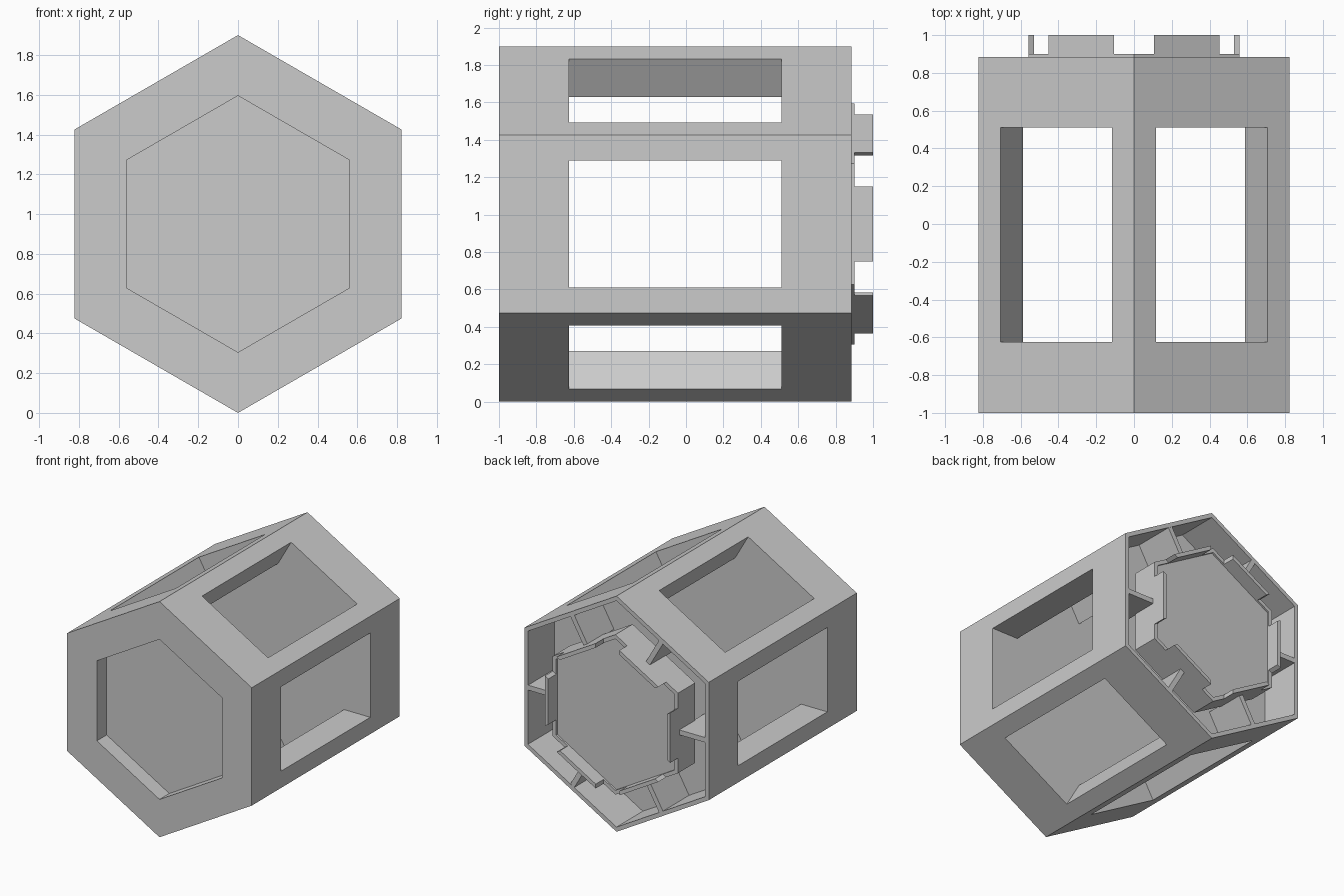
import bpy, bmesh, math
from mathutils import Matrix, Vector

if "Cube" in bpy.data.objects:
    bpy.data.objects.remove(bpy.data.objects["Cube"], do_unlink=True)

FLAT = math.cos(math.pi / 6)   # flat distance of a hexagon per unit of corner radius
CENTRE = 0.95          # height of the long axis
OUTER = 0.95           # corner radius of the housing
PLUG = 0.645           # corner radius of the socket and plug
SHELL = 0.912          # inner corner radius of the thin rear shell
FLOOR = 0.55           # bottom of the rear cavity
REAR = 0.885           # rear rim of the housing

grey = bpy.data.materials.new("plain grey")
grey.use_nodes = True
grey.diffuse_color = (0.6, 0.6, 0.6, 1)
grey.node_tree.nodes["Principled BSDF"].inputs["Base Color"].default_value = (0.6, 0.6, 0.6, 1)


def make(name, bm):
    bm.normal_update()
    bmesh.ops.recalc_face_normals(bm, faces=bm.faces)
    mesh = bpy.data.meshes.new(name)
    bm.to_mesh(mesh)
    bm.free()
    mesh.materials.append(grey)
    ob = bpy.data.objects.new(name, mesh)
    bpy.context.collection.objects.link(ob)
    return ob


def hex_prism(name, radius, y0, y1):
    """Six-sided prism along y with a corner at the top."""
    bm = bmesh.new()
    ring = []
    for k in range(6):
        a = math.radians(90 + 60 * k)
        ring.append(bm.verts.new((radius * math.cos(a), y0, CENTRE + radius * math.sin(a))))
    base = bm.faces.new(ring)
    grown = bmesh.ops.extrude_face_region(bm, geom=[base])["geom"]
    tops = [v for v in grown if isinstance(v, bmesh.types.BMVert)]
    bmesh.ops.translate(bm, verts=tops, vec=(0, y1 - y0, 0))
    return make(name, bm)


def radial_box(name, angle, r0, r1, y0, y1, width):
    """Box reaching from r0 to r1 outward from the long axis."""
    bm = bmesh.new()
    bmesh.ops.create_cube(bm, size=1)
    move = Matrix.Translation(((r0 + r1) / 2, (y0 + y1) / 2, 0))
    size = Matrix.Diagonal(Vector((r1 - r0, y1 - y0, width, 1)))
    turn = Matrix.Rotation(math.radians(angle), 4, 'Y')
    bm.transform(Matrix.Translation((0, 0, CENTRE)) @ turn @ move @ size)
    return make(name, bm)


def cut(target, cutter):
    mod = target.modifiers.new("cut", 'BOOLEAN')
    mod.operation = 'DIFFERENCE'
    mod.solver = 'EXACT'
    mod.object = cutter
    bpy.context.view_layer.update()
    graph = bpy.context.evaluated_depsgraph_get()
    mesh = bpy.data.meshes.new_from_object(target.evaluated_get(graph))
    target.modifiers.clear()
    target.data = mesh
    bpy.data.objects.remove(cutter, do_unlink=True)


# Housing: front socket and rear cavity
housing = hex_prism("housing", OUTER, -1, REAR)
cut(housing, hex_prism("socket_cutter", PLUG, -1.2, -0.875))
cut(housing, hex_prism("rear_cutter", SHELL, FLOOR, 1.2))

# Rear plug with a notched rim that leaves one tab per side
hex_prism("rear_plug", PLUG, 0.68, REAR)
rim = hex_prism("tabbed_rim", PLUG, REAR, 1)
cut(rim, hex_prism("rim_cutter", PLUG - 0.03 / FLAT, 0.8, 1.2))

# Windows through opposite sides, and notches through opposite corners
for angle in (0, 60, 120):
    cut(housing, radial_box("window_cutter", angle, -1.2, 1.2, -0.625, 0.51, 0.68))
    cut(rim, radial_box("notch_cutter", angle + 30, -0.9, 0.9, 0.9, 1.2, 0.21))

# Ribs from the plug to the shell
for k in range(6):
    radial_box(f"rib_{k + 1}", 60 * k, PLUG * FLAT - 0.01, SHELL * FLAT + 0.01,
               FLOOR - 0.01, REAR - 0.002, 0.04)
